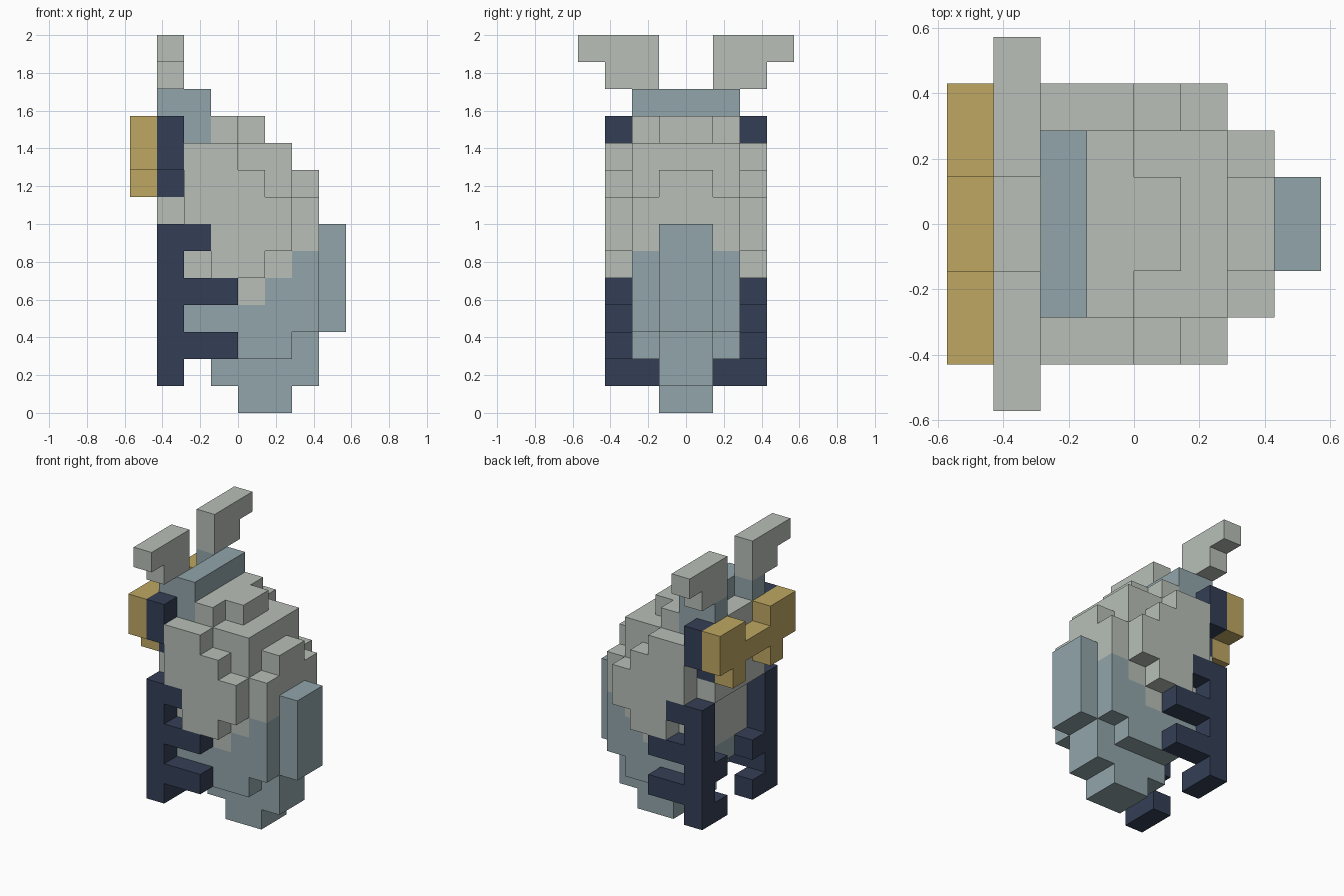
import bpy, bmesh
from mathutils import Vector

cube = bpy.data.objects.get("Cube")
if cube:
    bpy.data.objects.remove(cube, do_unlink=True)

U = 1 / 7  # edge of one block


def material(name, rgb):
    lin = [(c / 255 / 12.92) if c < 11 else ((c / 255 + 0.055) / 1.055) ** 2.4 for c in rgb]
    m = bpy.data.materials.new(name)
    m.diffuse_color = (*lin, 1)
    m.use_nodes = True
    m.node_tree.nodes["Principled BSDF"].inputs["Base Color"].default_value = (*lin, 1)
    return m


GREY = material("pale grey", (184, 191, 184))
BLUE = material("dusty blue", (146, 165, 170))
NAVY = material("dark navy", (52, 63, 86))
GOLD = material("ochre gold", (191, 167, 99))


def block_part(name, mat, boxes):
    """Solid of unit blocks; each box is x0, x1, y0, y1, z0, z1, mirrored over y = 0."""
    cells = set()
    for x0, x1, y0, y1, z0, z1 in boxes:
        for x in range(x0, x1):
            for y in range(y0, y1):
                for z in range(z0, z1):
                    cells |= {(x, y, z), (x, -y - 1, z)}
    bm = bmesh.new()
    corners = {}

    def vert(p):
        key = tuple(round(c) for c in p)
        if key not in corners:
            corners[key] = bm.verts.new(Vector(key) * U)
        return corners[key]

    # Only the outer skin of the block solid gets faces
    for c in sorted(cells):
        for axis in range(3):
            for sign in (-1, 1):
                n = [0, 0, 0]
                n[axis] = sign
                if tuple(a + b for a, b in zip(c, n)) in cells:
                    continue
                normal = Vector(n)
                a = Vector((0, 0, 0))
                a[(axis + 1) % 3] = 0.5
                b = normal.cross(a)
                mid = Vector(c) + Vector((0.5, 0.5, 0.5)) + normal * 0.5
                bm.faces.new([vert(mid + d) for d in (-a - b, a - b, a + b, b - a)])
    bmesh.ops.dissolve_limit(bm, angle_limit=0.01, verts=bm.verts[:], edges=bm.edges[:])
    bmesh.ops.triangulate(bm, faces=[f for f in bm.faces if len(f.verts) > 4])
    mesh = bpy.data.meshes.new(name)
    bm.to_mesh(mesh)
    bm.free()
    mesh.materials.append(mat)
    obj = bpy.data.objects.new(name, mesh)
    bpy.context.collection.objects.link(obj)
    return obj


# Stepped back shell, from top to bottom
block_part("shell", GREY, [
    (-1, 0, 0, 2, 10, 11), (0, 1, 0, 1, 10, 11),
    (-2, 0, 0, 3, 9, 10), (0, 2, 0, 2, 9, 10),
    (-2, 1, 0, 3, 8, 9), (1, 2, 0, 2, 8, 9), (2, 3, 0, 1, 8, 9),
    (-2, 2, 0, 3, 7, 8), (-3, 3, 0, 2, 7, 8),
    (-1, 2, 0, 3, 6, 7), (-2, 3, 0, 2, 6, 7),
    (-1, 1, 0, 3, 5, 6), (-2, 2, 0, 2, 5, 6),
    (-2, 1, 0, 2, 4, 5),
])
block_part("face", GREY, [(-3, -2, 0, 1, 8, 11)])

# Lower body, narrowing to a point
block_part("belly", BLUE, [
    (2, 3, 0, 2, 5, 6), (1, 3, 0, 2, 4, 5), (-2, 3, 0, 2, 3, 4),
    (-1, 2, 0, 2, 2, 3), (2, 3, 0, 1, 2, 3),
    (-1, 3, 0, 1, 1, 2), (0, 2, 0, 1, 0, 1),
])
block_part("tail", BLUE, [(3, 4, 0, 1, 3, 7)])

# Head crest with the horns on top
block_part("crest", BLUE, [(-2, -1, 0, 2, 10, 12), (-3, -2, 1, 2, 9, 12)])
block_part("horns", GREY, [(-3, -2, 1, 3, 12, 13), (-3, -2, 1, 4, 13, 14)])

# Eye sockets and gold mask
block_part("eye_sockets", NAVY, [(-3, -2, 2, 3, 9, 11), (-3, -2, 1, 2, 8, 9)])
block_part("mask", GOLD, [
    (-4, -3, 1, 3, 9, 11), (-4, -3, 0, 1, 9, 10), (-4, -3, 1, 2, 8, 9),
])

# Legs: upright bars, side rungs and inward claws
block_part("legs", NAVY, [
    (-3, -2, 2, 3, 1, 7),
    (-2, -1, 2, 3, 6, 7), (-2, 0, 2, 3, 4, 5), (-2, 0, 2, 3, 2, 3),
    (-3, -2, 1, 2, 3, 4), (-3, -2, 1, 2, 1, 2),
])
